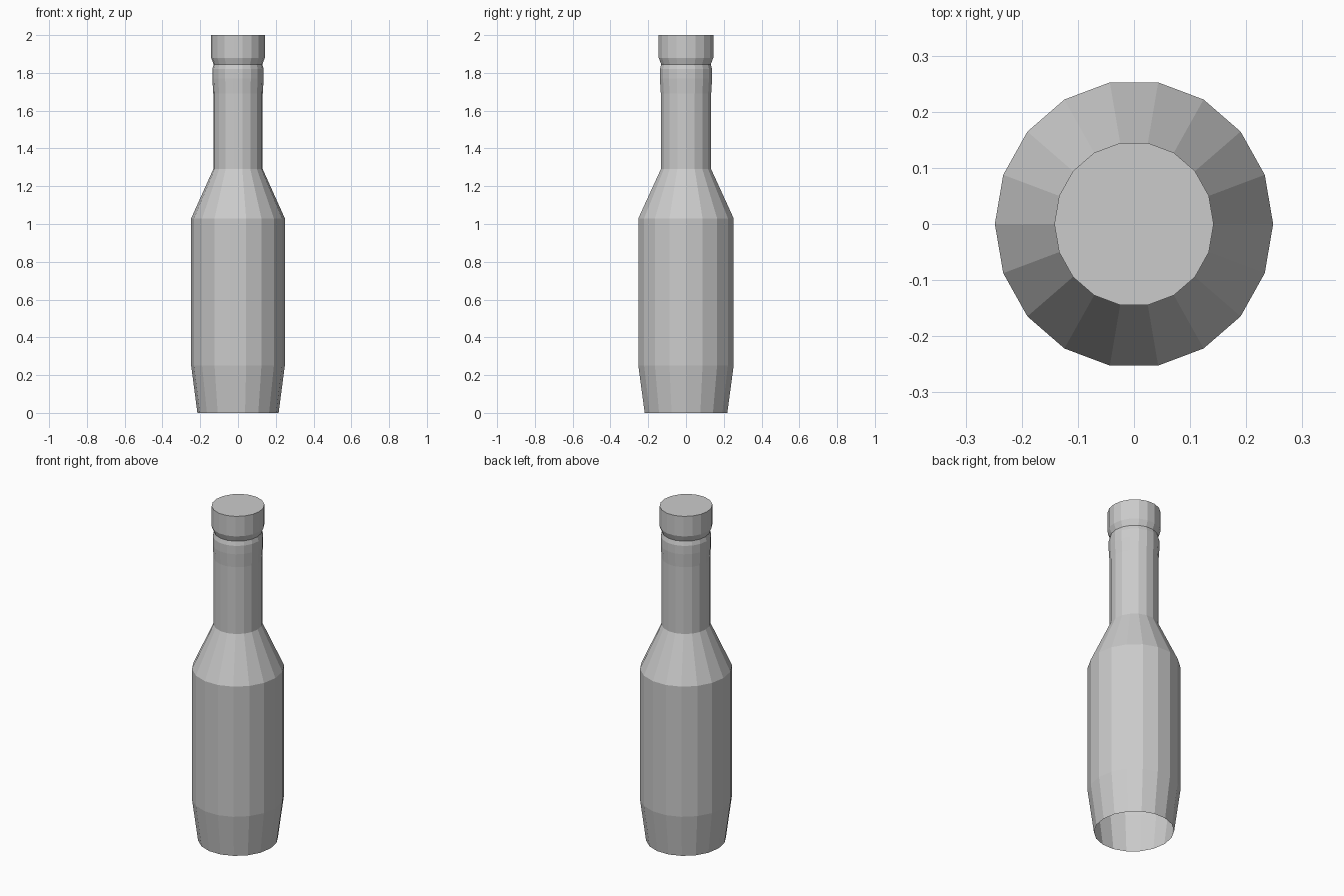
import bpy, bmesh, math

if "Cube" in bpy.data.objects:
    bpy.data.objects.remove(bpy.data.objects["Cube"])

SIDES = 18
Y_SCALE = 1.033  # the section is slightly deeper than wide

# Radius, height from the open base up to the lip
PROFILE = [
    (0.215, 0.0), (0.248, 0.25),      # tapered foot
    (0.248, 1.03), (0.131, 1.29),     # body and shoulder
    (0.131, 1.69), (0.136, 1.77),     # neck
    (0.136, 1.82), (0.129, 1.845),    # ring and groove
    (0.142, 1.88), (0.142, 2.0),      # cap
]

bm = bmesh.new()
rings = []
for r, z in PROFILE:
    rings.append([bm.verts.new((r * math.cos(2 * math.pi * i / SIDES),
                                r * Y_SCALE * math.sin(2 * math.pi * i / SIDES), z))
                  for i in range(SIDES)])

# Flat-sided walls between neighbouring rings
for low, high in zip(rings, rings[1:]):
    for i in range(SIDES):
        j = (i + 1) % SIDES
        bm.faces.new((low[i], low[j], high[j], high[i]))

# Closed top, open base
bm.faces.new(rings[-1])

mesh = bpy.data.meshes.new("bottle")
bm.to_mesh(mesh)
bm.free()
bottle = bpy.data.objects.new("bottle", mesh)
bpy.context.collection.objects.link(bottle)
